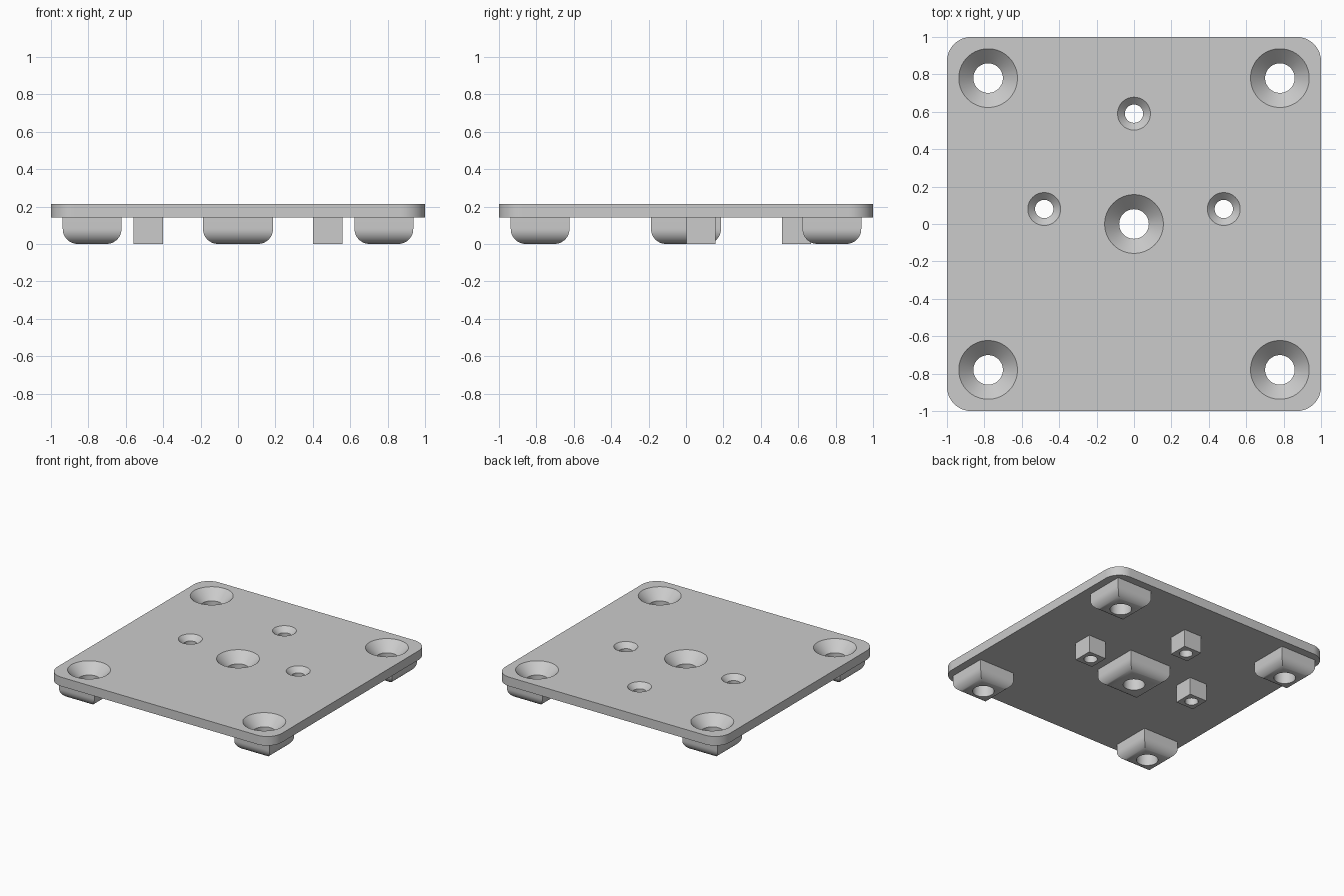
import bpy, bmesh, math

if "Cube" in bpy.data.objects:
    bpy.data.objects.remove(bpy.data.objects["Cube"], do_unlink=True)

grey = bpy.data.materials.new("plain grey")
grey.use_nodes = True
colour = (0.6, 0.6, 0.6, 1)
grey.diffuse_color = colour
grey.node_tree.nodes["Principled BSDF"].inputs["Base Color"].default_value = colour

PLATE_BOTTOM, PLATE_TOP = 0.14, 0.213


def stack(name, rings):
    """Closed solid skinned through equal-length rings, from bottom to top."""
    bm = bmesh.new()
    loops = [[bm.verts.new(p) for p in ring] for ring in rings]
    n = len(loops[0])
    for low, high in zip(loops, loops[1:]):
        for i in range(n):
            j = (i + 1) % n
            bm.faces.new((low[i], low[j], high[j], high[i]))
    bm.faces.new(loops[0][::-1])
    bm.faces.new(loops[-1])
    bmesh.ops.recalc_face_normals(bm, faces=bm.faces)
    mesh = bpy.data.meshes.new(name)
    bm.to_mesh(mesh)
    bm.free()
    mesh.materials.append(grey)
    obj = bpy.data.objects.new(name, mesh)
    bpy.context.collection.objects.link(obj)
    return obj


def square(x, y, z, half):
    return [(x + half * a, y + half * b, z)
            for a, b in ((-1, -1), (1, -1), (1, 1), (-1, 1))]


def circle(x, y, z, radius, sides=64):
    return [(x + radius * math.cos(math.tau * i / sides),
             y + radius * math.sin(math.tau * i / sides), z) for i in range(sides)]


def rounded_square(z, half, radius, steps=16):
    points = []
    for quarter, (a, b) in enumerate(((1, 1), (-1, 1), (-1, -1), (1, -1))):
        for i in range(steps + 1):
            t = (quarter + i / steps) * math.pi / 2
            points.append((a * (half - radius) + radius * math.cos(t),
                           b * (half - radius) + radius * math.sin(t), z))
    return points


def pad(name, x, y, half, fillet):
    """Square foot with rounded, mitred bottom edges."""
    rings = []
    if fillet:
        for i in range(13):
            t = i / 12 * math.pi / 2
            rings.append(square(x, y, fillet * (1 - math.cos(t)),
                                half - fillet * (1 - math.sin(t))))
    else:
        rings.append(square(x, y, 0, half))
    rings.append(square(x, y, PLATE_BOTTOM + 0.03, half))
    return stack(name, rings)


def countersink(name, x, y, wide, narrow):
    """Cutter for a through hole with a 45 degree countersink."""
    depth, over = wide - narrow, 0.05
    return stack(name, [circle(x, y, -over, narrow),
                        circle(x, y, PLATE_TOP - depth, narrow),
                        circle(x, y, PLATE_TOP + over, wide + over)])


def combine(target, other, operation):
    mod = target.modifiers.new(operation, "BOOLEAN")
    mod.operation, mod.solver, mod.object = operation, "EXACT", other
    bpy.context.view_layer.objects.active = target
    bpy.ops.object.modifier_apply(modifier=mod.name)
    bpy.data.objects.remove(other, do_unlink=True)


# Plate with rounded corners
plate = stack("mounting_plate", [rounded_square(PLATE_BOTTOM, 1, 0.13),
                                 rounded_square(PLATE_TOP, 1, 0.13)])

# Feet: position, half width, fillet, countersink radius, hole radius
feet = [(0.78 * a, 0.78 * b, 0.157, 0.08, 0.157, 0.079)
        for a in (-1, 1) for b in (-1, 1)]
feet.append((0, 0, 0.187, 0.08, 0.157, 0.079))
feet += [(x, y, 0.078, 0, 0.088, 0.049)
         for x, y in ((-0.48, 0.08), (0.48, 0.08), (0, 0.59))]

for x, y, half, fillet, wide, narrow in feet:
    combine(plate, pad("foot", x, y, half, fillet), "UNION")
for x, y, half, fillet, wide, narrow in feet:
    combine(plate, countersink("hole_cutter", x, y, wide, narrow), "DIFFERENCE")

# Smooth the curved walls, keep the edges sharp
bpy.ops.object.select_all(action="DESELECT")
plate.select_set(True)
bpy.context.view_layer.objects.active = plate
bpy.ops.object.shade_smooth_by_angle(angle=math.radians(30))
